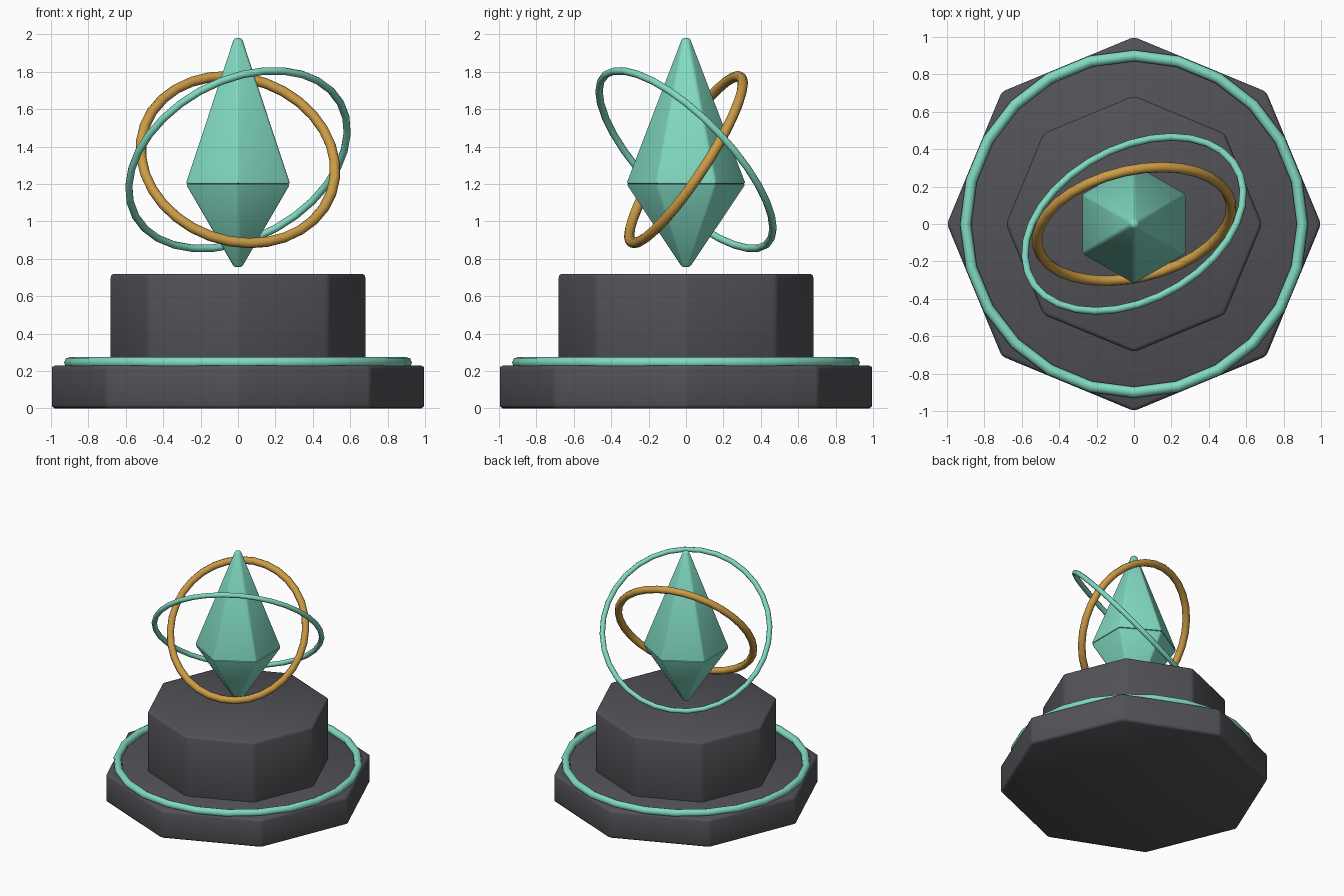
import bpy
from math import radians

cube = bpy.data.objects.get("Cube")
if cube:
    bpy.data.objects.remove(cube, do_unlink=True)


def material(name, color, roughness=0.5):
    m = bpy.data.materials.new(name)
    m.use_nodes = True
    m.diffuse_color = (*color, 1)
    shader = m.node_tree.nodes["Principled BSDF"]
    shader.inputs["Base Color"].default_value = (*color, 1)
    shader.inputs["Roughness"].default_value = roughness
    return m


stone = material("dark stone", (0.085, 0.083, 0.095), 0.8)
teal = material("teal crystal", (0.22, 0.70, 0.54))
gold = material("gold", (0.60, 0.33, 0.06))


def finish(name, mat, bevel=0, angle=50):
    """Name the active object, round its edges and shade it."""
    ob = bpy.context.object
    ob.name = name
    ob.data.materials.append(mat)
    if bevel:
        mod = ob.modifiers.new("rounded edges", "BEVEL")
        mod.width = bevel
        mod.segments = 2
        mod.limit_method = "ANGLE"
        bpy.ops.object.modifier_apply(modifier=mod.name)
    bpy.ops.object.shade_smooth_by_angle(angle=radians(angle))
    return ob


def prism(name, mat, sides, r_low, r_high, z_low, z_high, bevel):
    """Upright tapered prism with a corner pointing to the back."""
    bpy.ops.mesh.primitive_cone_add(
        vertices=sides, radius1=r_low, radius2=r_high,
        depth=z_high - z_low, location=(0, 0, (z_low + z_high) / 2))
    return finish(name, mat, bevel)


def ring(name, mat, radius, thickness, z, segments, tilt=(0, 0)):
    bpy.ops.mesh.primitive_torus_add(
        major_radius=radius, minor_radius=thickness,
        major_segments=segments, minor_segments=8, location=(0, 0, z),
        rotation=(radians(tilt[0]), radians(tilt[1]), 0))
    return finish(name, mat)


# Stepped octagonal pedestal
prism("pedestal_base", stone, 8, 1.0, 1.0, 0, 0.23, 0.02)
prism("pedestal_block", stone, 8, 0.685, 0.685, 0.21, 0.72, 0.02)
ring("pedestal_ring", teal, 0.90, 0.03, 0.245, 24)

# Floating crystal made of two tapered halves
prism("crystal_top", teal, 6, 0.322, 0.024, 1.2, 1.98, 0.012)
prism("crystal_bottom", teal, 6, 0.024, 0.322, 0.755, 1.2, 0.012)

# Tilted orbit rings
ring("gold_orbit", gold, 0.53, 0.028, 1.33, 32, (55, 20))
ring("teal_orbit", teal, 0.626, 0.02, 1.33, 32, (-42, -29))
